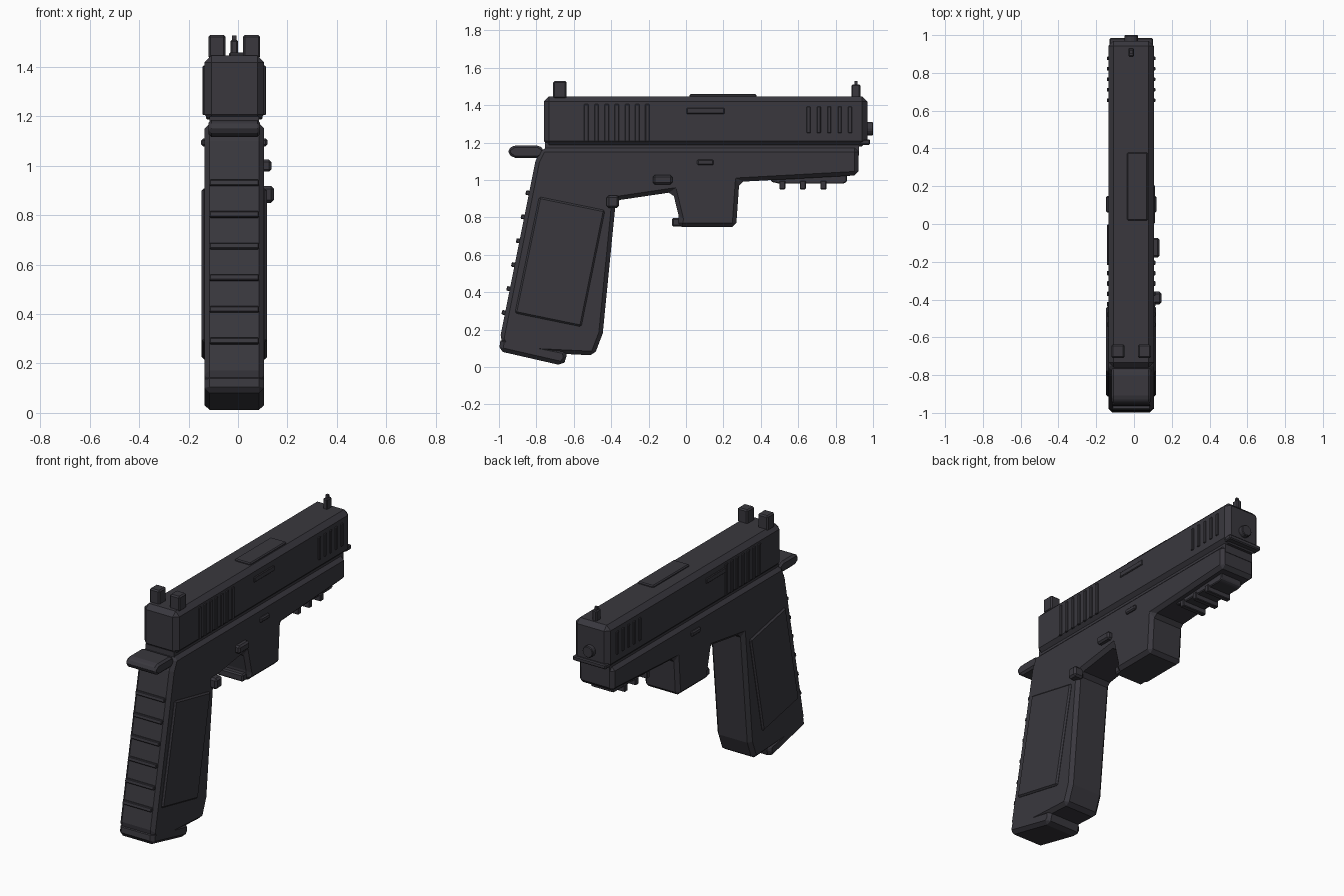
import bpy, bmesh, math
from mathutils import Vector

if "Cube" in bpy.data.objects:
    bpy.data.objects.remove(bpy.data.objects["Cube"])

CX = -0.015          # centre plane of the body
HW = 0.121           # half width of the body

mat = bpy.data.materials.new("dark gunmetal")
mat.diffuse_color = (0.041, 0.039, 0.048, 1)
mat.use_nodes = True
mat.node_tree.nodes["Principled BSDF"].inputs["Base Color"].default_value = mat.diffuse_color


def finish(name, bm, bevel):
    bmesh.ops.recalc_face_normals(bm, faces=bm.faces)
    me = bpy.data.meshes.new(name)
    bm.to_mesh(me)
    bm.free()
    me.materials.append(mat)
    ob = bpy.data.objects.new(name, me)
    bpy.context.collection.objects.link(ob)
    if bevel:
        mod = ob.modifiers.new("chamfer", 'BEVEL')
        mod.width = bevel
        mod.segments = 1
        mod.limit_method = 'ANGLE'
        mod.angle_limit = math.radians(25)
    return ob


def extrude(name, pts, x0, x1, bevel=0.0):
    """Extrude a (y, z) outline from x0 to x1."""
    bm = bmesh.new()
    face = bm.faces.new([bm.verts.new((x0, y, z)) for y, z in pts])
    res = bmesh.ops.extrude_face_region(bm, geom=[face])
    vs = [v for v in res["geom"] if isinstance(v, bmesh.types.BMVert)]
    bmesh.ops.translate(bm, verts=vs, vec=(x1 - x0, 0, 0))
    return finish(name, bm, bevel)


def box(name, x, y, z, bevel=0.0):
    return extrude(name, [(y[0], z[0]), (y[1], z[0]), (y[1], z[1]), (y[0], z[1])],
                   x[0], x[1], bevel)


def side_span(side, out, depth=0.03):
    """x range of a part standing 'out' proud of one side of the body."""
    a, b = CX + side * (HW - depth), CX + side * (HW + out)
    return (min(a, b), max(a, b))


# Slide and the narrow rail under it
box("slide", (CX - HW, CX + HW), (-0.76, 0.97), (1.18, 1.447), 0.028)
box("slide_rail", (CX - 0.1, CX + 0.1), (-0.755, 0.925), (1.13, 1.2))

# Frame with grip and trigger guard block
extrude("frame", [
    (-0.77, 1.172), (0.922, 1.172), (0.922, 1.025), (0.285, 0.99),
    (0.268, 0.748), (-0.045, 0.748), (-0.035, 0.79), (-0.07, 0.935),
    (-0.375, 0.89), (-0.445, 0.18), (-0.49, 0.062), (-0.96, 0.085),
    (-0.995, 0.15), (-0.805, 1.1)], CX - HW, CX + HW, 0.026)
box("guard_lip", (CX - 0.1, CX + 0.1), (-0.075, 0.0), (0.75, 0.797), 0.008)

# Magazine base plate
extrude("magazine_base", [
    (-1.0, 0.085), (-0.99, 0.16), (-0.64, 0.09), (-0.636, 0.04), (-0.663, 0.008)],
    CX - HW, CX + HW, 0.022)

# Tail above the grip
extrude("tail", [
    (-0.95, 1.14), (-0.95, 1.165), (-0.92, 1.185), (-0.79, 1.185),
    (-0.76, 1.165), (-0.76, 1.13), (-0.79, 1.117), (-0.92, 1.117)],
    CX - 0.105, CX + 0.105, 0.012)

# Sights
for i, x in enumerate((-0.085, 0.055)):
    box(f"rear_sight_{i}", (x - 0.035, x + 0.035), (-0.71, -0.638), (1.435, 1.53), 0.008)
box("front_sight", (CX - 0.015, CX + 0.015), (0.885, 0.932), (1.435, 1.51), 0.006)
box("front_sight_tip", (CX - 0.009, CX + 0.009), (0.902, 0.918), (1.5, 1.528))

# Raised plate on top of the slide
box("top_plate", (-0.037, 0.073), (0.018, 0.378), (1.43, 1.459), 0.006)

# Side details, repeated on both sides
for side, tag in ((-1, "left"), (1, "right")):
    for i in range(7):
        y = -0.533 + 0.0545 * i
        box(f"rear_serration_{tag}_{i}", side_span(side, 0.007),
            (y - 0.012, y + 0.012), (1.205, 1.405), 0.003)
    for i in range(5):
        y = 0.655 + 0.0555 * i
        box(f"front_serration_{tag}_{i}", side_span(side, 0.007),
            (y - 0.01, y + 0.01), (1.25, 1.393), 0.003)
    y = 0.003 if side > 0 else -0.205
    box(f"slide_slot_{tag}", side_span(side, 0.006), (y, y + 0.202), (1.353, 1.386), 0.004)
    box(f"frame_pin_{tag}", side_span(side, 0.013), (0.06, 0.148), (1.079, 1.11), 0.007)
    x0, x1 = side_span(side, 0.011)
    extrude(f"grip_panel_{tag}", [
        (-0.785, 0.91), (-0.433, 0.838), (-0.56, 0.215), (-0.915, 0.288)], x0, x1, 0.009)

# Controls on the right side only
box("release_lever", side_span(1, 0.029), (-0.177, -0.073), (0.976, 1.026), 0.01)
box("magazine_button", side_span(1, 0.04), (-0.425, -0.358), (0.85, 0.918), 0.012)

# Ribs along the back of the grip
for i in range(6):
    z = 0.29 + 0.128 * i
    y = -0.995 + (z - 0.15) * 0.2
    extrude(f"grip_rib_{i}", [
        (y - 0.02, z - 0.009), (y + 0.04, z - 0.021),
        (y + 0.045, z + 0.003), (y - 0.015, z + 0.015)], CX - 0.1, CX + 0.1, 0.004)

# Accessory rail under the dust cover
extrude("accessory_rail", [
    (0.455, 0.99), (0.5, 0.98), (0.84, 0.98), (0.86, 0.99), (0.86, 1.035), (0.455, 1.015)],
    CX - 0.075, CX + 0.075, 0.005)
for i in range(3):
    y = 0.515 + 0.11 * i
    box(f"rail_tooth_{i}", (CX - 0.085, CX + 0.085), (y - 0.016, y + 0.016), (0.95, 0.995), 0.004)

# Muzzle disc and lip below it
bm = bmesh.new()
bmesh.ops.create_cone(bm, cap_ends=True, segments=16, radius1=0.036, radius2=0.036, depth=0.05)
for v in bm.verts:
    v.co = Vector((v.co.x + CX, v.co.z + 0.975, v.co.y + 1.275))
finish("muzzle", bm, 0.004)
box("muzzle_lip", (CX - 0.115, CX + 0.115), (0.93, 0.985), (1.188, 1.217), 0.006)
